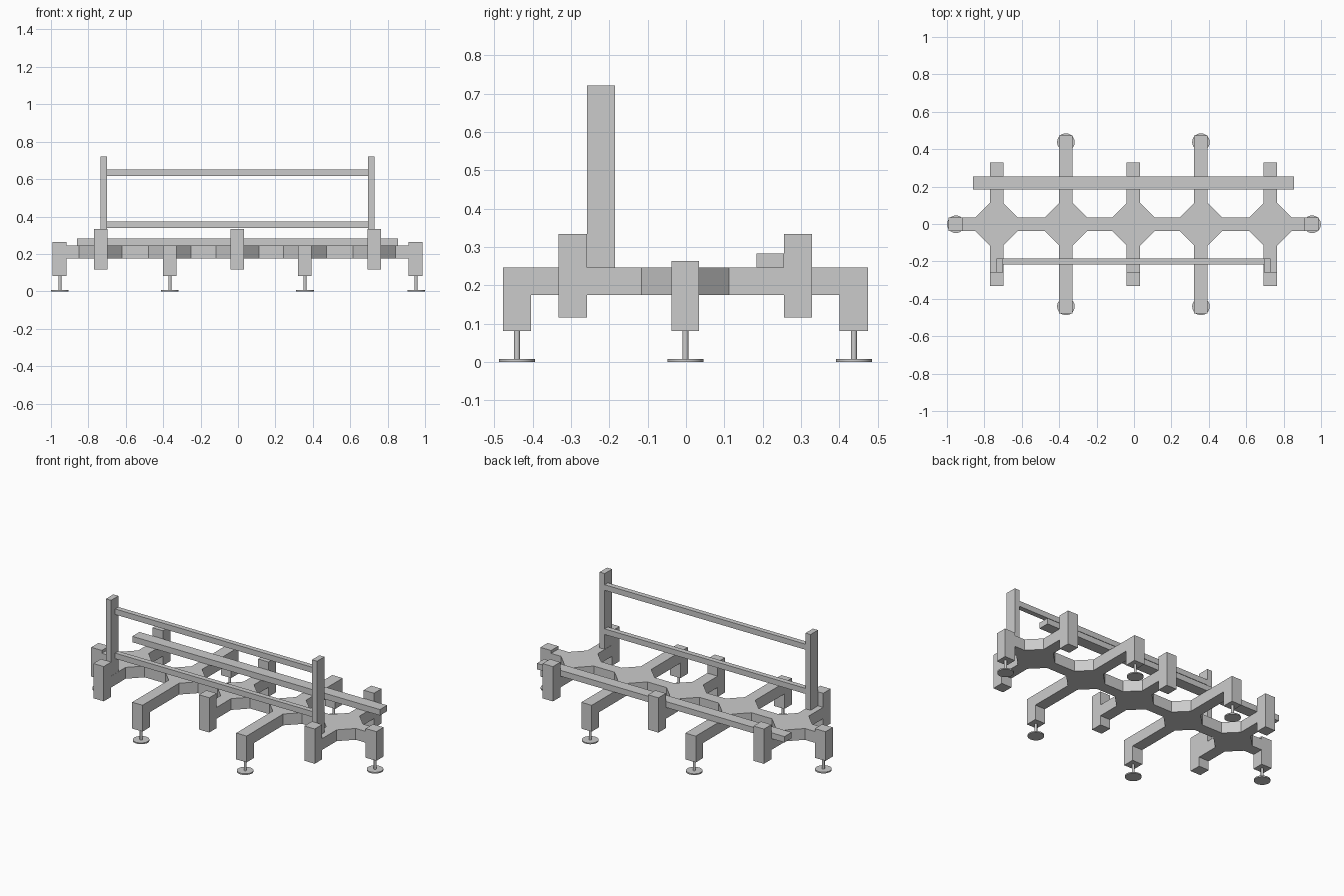
import bpy, bmesh

if "Cube" in bpy.data.objects:
    bpy.data.objects.remove(bpy.data.objects["Cube"])

CX, CY = -0.003, -0.0015      # small offset of the frame from the origin
HW = 0.036                    # half width of the square tube
Z0, Z1 = 0.175, 0.246         # underside and top of the frame
LONG, SHORT = (-0.361, 0.361), (-0.732, 0, 0.732)


def new_object(name, bm):
    bmesh.ops.recalc_face_normals(bm, faces=bm.faces)
    mesh = bpy.data.meshes.new(name)
    bm.to_mesh(mesh)
    bm.free()
    ob = bpy.data.objects.new(name, mesh)
    bpy.context.collection.objects.link(ob)
    return ob


def box(name, x0, x1, y0, y1, z0, z1):
    bm = bmesh.new()
    bmesh.ops.create_cube(bm, size=1)
    for v in bm.verts:
        v.co = ((x0 + x1) / 2 + v.co.x * (x1 - x0),
                (y0 + y1) / 2 + v.co.y * (y1 - y0),
                (z0 + z1) / 2 + v.co.z * (z1 - z0))
    return new_object(name, bm)


def cylinder(name, x, y, z0, z1, r, sides):
    bpy.ops.mesh.primitive_cylinder_add(vertices=sides, radius=r, depth=z1 - z0,
                                        location=(x, y, (z0 + z1) / 2))
    ob = bpy.context.object
    ob.name = name
    bpy.ops.object.shade_smooth_by_angle()


def foot(x, y):
    cylinder("foot_rod", x, y, 0.007, 0.082, 0.008, 16)
    cylinder("foot_pad", x, y, 0, 0.008, 0.047, 32)


# Base frame: spine with five gusseted cross arms, one extruded outline
arms = sorted([(x, 0.402) for x in LONG] + [(x, 0.2565) for x in SHORT])
half = [(-0.915, HW)]
for x, reach in arms:
    half += [(x - 0.114, HW), (x - HW, 0.114), (x - HW, reach),
             (x + HW, reach), (x + HW, 0.114), (x + 0.114, HW)]
half.append((0.915, HW))
outline = half + [(x, -y) for x, y in reversed(half)]
bm = bmesh.new()
face = bm.faces.new([bm.verts.new((x + CX, y + CY, Z0)) for x, y in outline])
top = bmesh.ops.extrude_face_region(bm, geom=[face])["geom"]
bmesh.ops.translate(bm, vec=(0, 0, Z1 - Z0),
                    verts=[g for g in top if isinstance(g, bmesh.types.BMVert)])
new_object("base_frame", bm)

# End legs on the spine
for s in (-1, 1):
    x = CX + s * 0.952
    box("end_leg", x - 0.037, x + 0.037, CY - HW, CY + HW, 0.081, 0.264)
    foot(s * 0.952, CY)

for s in (-1, 1):
    # Legs on the long arms
    for ax in LONG:
        x, y = CX + ax, CY + s * 0.439
        box("side_leg", x - HW, x + HW, y - 0.037, y + 0.037, 0.081, Z1)
        foot(x, y)
    # Stub posts on the short arms
    for ax in SHORT:
        x, y = CX + ax, CY + s * 0.2935
        box("stub_post", x - HW, x + HW, y - 0.037, y + 0.037, 0.116, 0.334)

# Flat rail along the back
box("back_rail", CX - 0.859, CX + 0.859, 0.184, 0.255, Z1, 0.283)

# Front guard: two uprights and two thin rails
for s in (-1, 1):
    xs = sorted((CX + s * 0.697, CX + s * 0.732))
    box("guard_upright", xs[0], xs[1], -0.258, -0.185, Z1, 0.721)
for z in (0.339, 0.616):
    box("guard_rail", CX - 0.697, CX + 0.697, -0.217, -0.185, z, z + 0.035)
